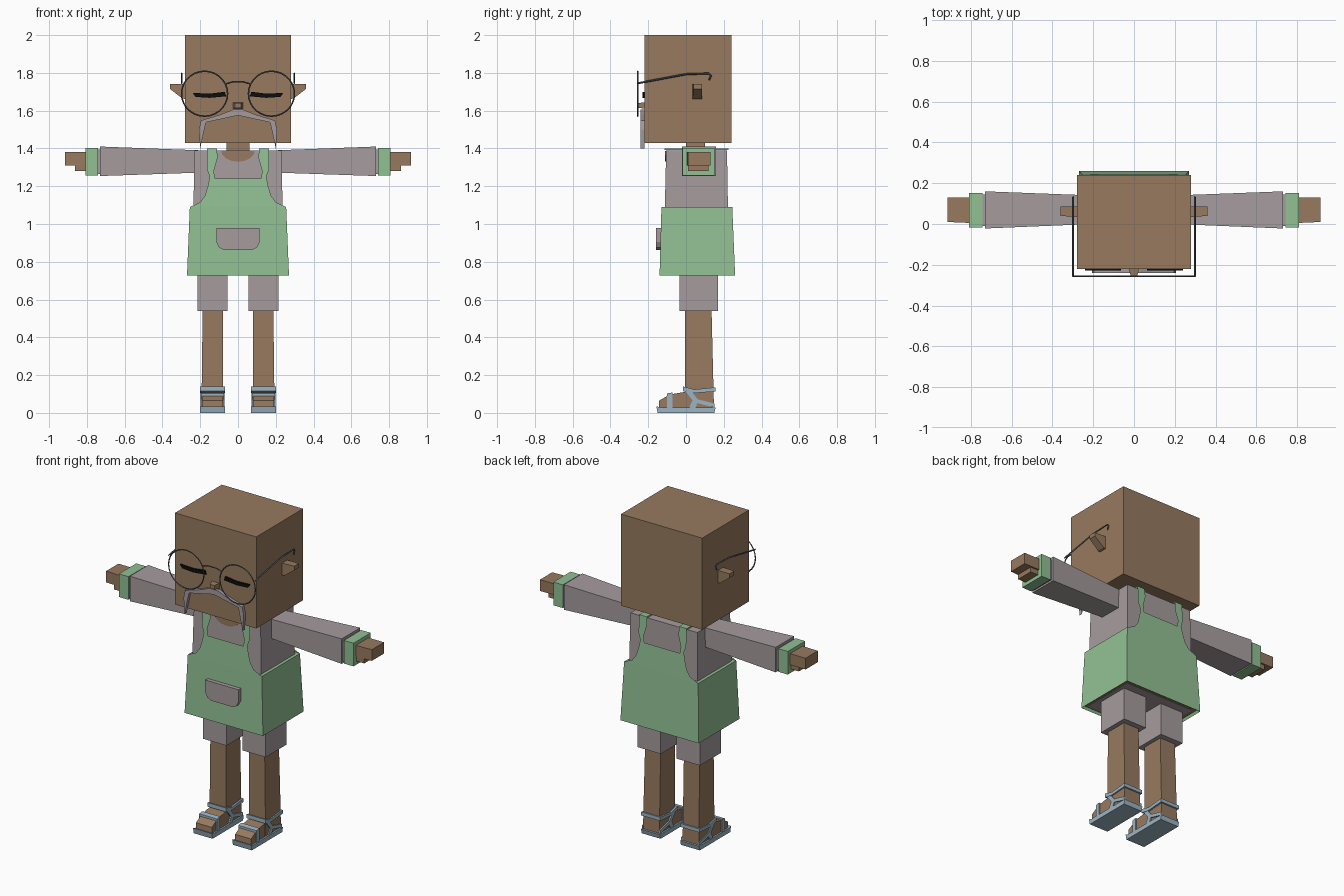
import bpy, bmesh, math
from mathutils import Vector

cube = bpy.data.objects.get("Cube")
if cube:
    bpy.data.objects.remove(cube, do_unlink=True)


def material(name, r, g, b):
    m = bpy.data.materials.new(name)
    m.use_nodes = True
    m.diffuse_color = (r, g, b, 1)
    m.node_tree.nodes["Principled BSDF"].inputs["Base Color"].default_value = (r, g, b, 1)
    return m


skin = material("brown skin", .31, .195, .115)
cloth = material("grey cloth", .38, .33, .34)
green = material("apron green", .285, .53, .295)
sandal = material("sandal blue", .33, .46, .55)
wire = material("frame grey", .10, .11, .13)
black = material("lash black", .004, .004, .004)


def finish(name, bm, mat, mirror=False, recalc=True):
    if recalc:
        bmesh.ops.recalc_face_normals(bm, faces=bm.faces)
    me = bpy.data.meshes.new(name)
    bm.to_mesh(me)
    bm.free()
    me.materials.append(mat)
    ob = bpy.data.objects.new(name, me)
    bpy.context.collection.objects.link(ob)
    if mirror:
        ob.modifiers.new("Mirror", 'MIRROR').use_mirror_merge = False
    return ob


def loft(name, mat, axis, rings, mirror=False):
    """Rectangles (position, u0, u1, v0, v1) joined along an axis."""
    bm = bmesh.new()
    loops = []
    for p, u0, u1, v0, v1 in rings:
        loop = []
        for u, v in ((u0, v0), (u1, v0), (u1, v1), (u0, v1)):
            co = [u, v]
            co.insert(axis, p)
            loop.append(bm.verts.new(co))
        loops.append(loop)
    for a, b in zip(loops, loops[1:]):
        for i in range(4):
            j = (i + 1) % 4
            bm.faces.new((a[i], a[j], b[j], b[i]))
    bm.faces.new(loops[0])
    bm.faces.new(loops[-1])
    return finish(name, bm, mat, mirror)


def prism(name, mat, axis, pts, a, b, mirror=False):
    """Outline extruded along an axis from a to b."""
    bm = bmesh.new()
    verts = []
    for u, v in pts:
        co = [u, v]
        co.insert(axis, a)
        verts.append(bm.verts.new(co))
    face = bm.faces.new(verts)
    ext = bmesh.ops.extrude_face_region(bm, geom=[face])["geom"]
    shift = Vector([b - a if i == axis else 0 for i in range(3)])
    bmesh.ops.translate(bm, vec=shift, verts=[v for v in ext if isinstance(v, bmesh.types.BMVert)])
    return finish(name, bm, mat, mirror)


def rod(name, pts, radius, cyclic=False, mirror=False):
    cu = bpy.data.curves.new(name, 'CURVE')
    cu.dimensions = '3D'
    cu.bevel_depth = radius
    cu.bevel_resolution = 0
    cu.use_fill_caps = True
    sp = cu.splines.new('POLY')
    sp.points.add(len(pts) - 1)
    for p, co in zip(sp.points, pts):
        p.co = (*co, 1)
    sp.use_cyclic_u = cyclic
    cu.materials.append(wire)
    ob = bpy.data.objects.new(name, cu)
    bpy.context.collection.objects.link(ob)
    bpy.ops.object.select_all(action='DESELECT')
    ob.select_set(True)
    bpy.context.view_layer.objects.active = ob
    bpy.ops.object.convert(target='MESH')
    ob = bpy.context.object
    if mirror:
        ob.modifiers.new("Mirror", 'MIRROR').use_mirror_merge = False


def both(half):
    """Complete a symmetric outline from its right half."""
    return half + [(-x, z) for x, z in reversed(half) if x > 0]


# Head, ears, neck and nose
loft("head", skin, 2, [(1.43, -.28, .28, -.22, .24), (2, -.28, .28, -.22, .24)])
loft("ear", skin, 0, [(.27, .035, .085, 1.66, 1.74), (.295, .035, .085, 1.665, 1.74),
                      (.36, .04, .085, 1.715, 1.74)], True)
loft("neck", skin, 2, [(1.36, -.06, .06, 0, .1), (1.44, -.06, .06, 0, .1)])
loft("nose", skin, 1, [(-.21, -.028, .028, 1.61, 1.645), (-.255, -.016, .016, 1.615, 1.64)])

# Closed eyes and moustache
prism("closed_eye", black, 1, [(.063, 1.676), (.15, 1.668), (.225, 1.673), (.24, 1.694),
                               (.15, 1.69), (.07, 1.7)], -.229, -.219, True)
prism("moustache", cloth, 1, both([(0, 1.575), (.17, 1.538), (.2, 1.40), (.207, 1.50),
                                   (.196, 1.548), (.09, 1.58), (.03, 1.605)]), -.24, -.219)

# Spectacles
rod("lens_rim", [(.177 + .122 * math.cos(i * math.tau / 28), -.256,
                  1.69 + .119 * math.sin(i * math.tau / 28)) for i in range(28)], .004, True, True)
rod("spectacle_bridge", [(-.065, -.256, 1.742), (-.03, -.256, 1.752),
                         (.03, -.256, 1.752), (.065, -.256, 1.742)], .004)
rod("spectacle_arm", [(.298, -.256, 1.745), (.298, 0, 1.793), (.298, .12, 1.797),
                      (.298, .132, 1.785), (.298, .122, 1.762)], .005, False, True)

# Shirt with a round neckline
loft("shirt_body", cloth, 2, [(.74, -.24, .24, -.12, .225), (1.09, -.236, .236, -.112, .222),
                              (1.39, -.23, .23, -.105, .217)])
prism("neckline", skin, 1, [(.088 * math.cos(t * math.pi / 8), 1.386 - .056 * math.sin(t * math.pi / 8))
                            for t in range(9)], -.112, -.104)
loft("sleeve", cloth, 0, [(.2, 0, .14, 1.272, 1.39), (.73, -.022, .16, 1.254, 1.41)], True)
loft("sleeve_end", cloth, 0, [(.72, -.01, .145, 1.265, 1.395), (.75, -.01, .145, 1.265, 1.395)], True)
loft("cuff", green, 0, [(.742, -.018, .152, 1.258, 1.402), (.808, -.018, .152, 1.258, 1.402)], True)

# Hands
loft("hand", skin, 0, [(.8, .005, .13, 1.31, 1.38), (.915, .01, .13, 1.31, 1.38)], True)
loft("palm", skin, 0, [(.8, .01, .12, 1.28, 1.315), (.862, .01, .12, 1.28, 1.315)], True)

# Apron skirt with a recessed underside
skirt = loft("apron_skirt", green, 2, [(.727, -.27, .27, -.14, .26), (1.09, -.255, .255, -.13, .245)])
skirt.data.materials.append(skin)
bm = bmesh.new()
bm.from_mesh(skirt.data)
bm.faces.ensure_lookup_table()
base = min(bm.faces, key=lambda f: f.calc_center_median().z)
bmesh.ops.inset_region(bm, faces=[base], thickness=.012)
bmesh.ops.translate(bm, vec=(0, 0, .015), verts=base.verts)
base.material_index = 1
bm.to_mesh(skirt.data)
bm.free()

# Apron bib and straps: front and back panels, joined over the shoulders
bib = both([(.255, 1.09), (.2, 1.115), (.175, 1.15), (.16, 1.2), (.15, 1.25), (.164, 1.29),
            (.163, 1.4), (.112, 1.4), (.108, 1.35), (.128, 1.28), (.122, 1.24)])
for name, low, high in (("bib_front", -.13, -.114), ("bib_back", .245, .226)):
    bm = bmesh.new()
    face = bm.faces.new([bm.verts.new((x, low + (high - low) * (z - 1.09) / .31, z)) for x, z in bib])
    face.normal_update()
    if face.normal.y * low < 0:
        face.normal_flip()
    finish(name, bm, green, recalc=False)
loft("shoulder_strap", green, 1, [(-.114, .112, .163, 1.391, 1.4), (.226, .112, .163, 1.391, 1.4)], True)

# Apron pocket
prism("apron_pocket", cloth, 1, both([(.075, .862), (.1, .875), (.115, .905), (.115, .98)]),
      -.158, -.13)

# Legs and shorts
loft("shorts_leg", cloth, 2, [(.54, .055, .215, -.035, .17), (.76, .055, .215, -.035, .17)], True)
loft("leg", skin, 2, [(.03, .08, .192, -.005, .148), (.15, .08, .192, -.005, .145),
                      (.56, .08, .187, -.005, .135)], True)

# Feet and sandals
prism("foot", skin, 0, [(-.145, .02), (.14, .02), (.14, .11), (-.01, .11), (-.085, .098),
                        (-.142, .065)], .08, .19, True)
prism("sandal_sole", sandal, 0, [(-.15, 0), (.15, 0), (.157, .028), (-.135, .028), (-.157, .035)],
      .07, .2, True)
prism("toe_strap", sandal, 0, [(-.1, .02), (-.072, .02), (-.072, .108), (-.1, .103)], .073, .197, True)
prism("ankle_strap", sandal, 0, [(-.016, .115), (.045, .105), (.155, .113), (.155, .135),
                                 (.045, .124), (-.016, .14)], .07, .2, True)
for side, x in (("inner", .072), ("outer", .19)):
    prism(side + "_side_strap", sandal, 0,
          [(-.012, .125), (.02, .125), (.062, .072), (.15, .05), (.15, .028), (.06, .052),
           (.05, .025), (.015, .025), (.035, .066)], x, x + .008, True)
